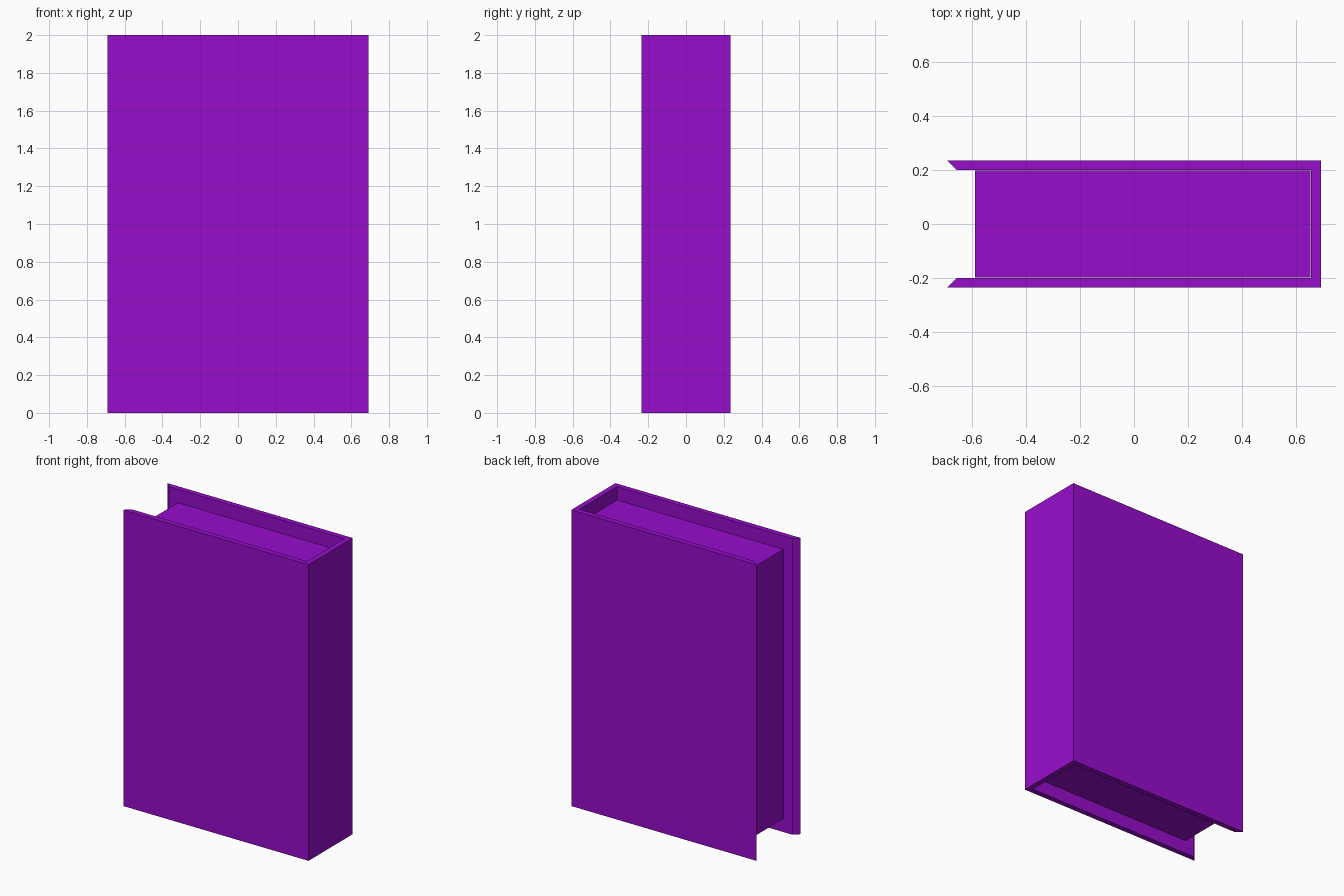
import bpy, bmesh

if "Cube" in bpy.data.objects:
    bpy.data.objects.remove(bpy.data.objects["Cube"])

purple = bpy.data.materials.new("purple")
purple.diffuse_color = (0.31, 0.004, 0.60, 1)
purple.use_nodes = True
purple.node_tree.nodes["Principled BSDF"].inputs["Base Color"].default_value = purple.diffuse_color


def extrude_profile(name, points, z0, z1):
    bm = bmesh.new()
    face = bm.faces.new([bm.verts.new((x, y, z0)) for x, y in points])
    side = bmesh.ops.extrude_face_region(bm, geom=[face])["geom"]
    verts = [v for v in side if isinstance(v, bmesh.types.BMVert)]
    bmesh.ops.translate(bm, verts=verts, vec=(0, 0, z1 - z0))
    bmesh.ops.recalc_face_normals(bm, faces=bm.faces)
    mesh = bpy.data.meshes.new(name)
    bm.to_mesh(mesh)
    bm.free()
    mesh.materials.append(purple)
    obj = bpy.data.objects.new(name, mesh)
    bpy.context.collection.objects.link(obj)
    return obj


X, Y, T = 0.692, 0.236, 0.036  # cover half width, half depth, board thickness

# Wrap-around cover: two boards with slanted fore edges joined by the spine
half = [(-X, -Y), (X, -Y), (X, Y), (-X, Y)]
inner = [(T - X, Y - T), (X - T, Y - T), (X - T, T - Y), (T - X, T - Y)]
extrude_profile("cover", half + inner, 0, 2)

# Page block, recessed from the cover at the top, bottom and fore edge
px0, px1, py = -0.588, X - T - 0.002, Y - T - 0.001
extrude_profile("pages", [(px0, -py), (px1, -py), (px1, py), (px0, py)], 0.09, 1.91)
